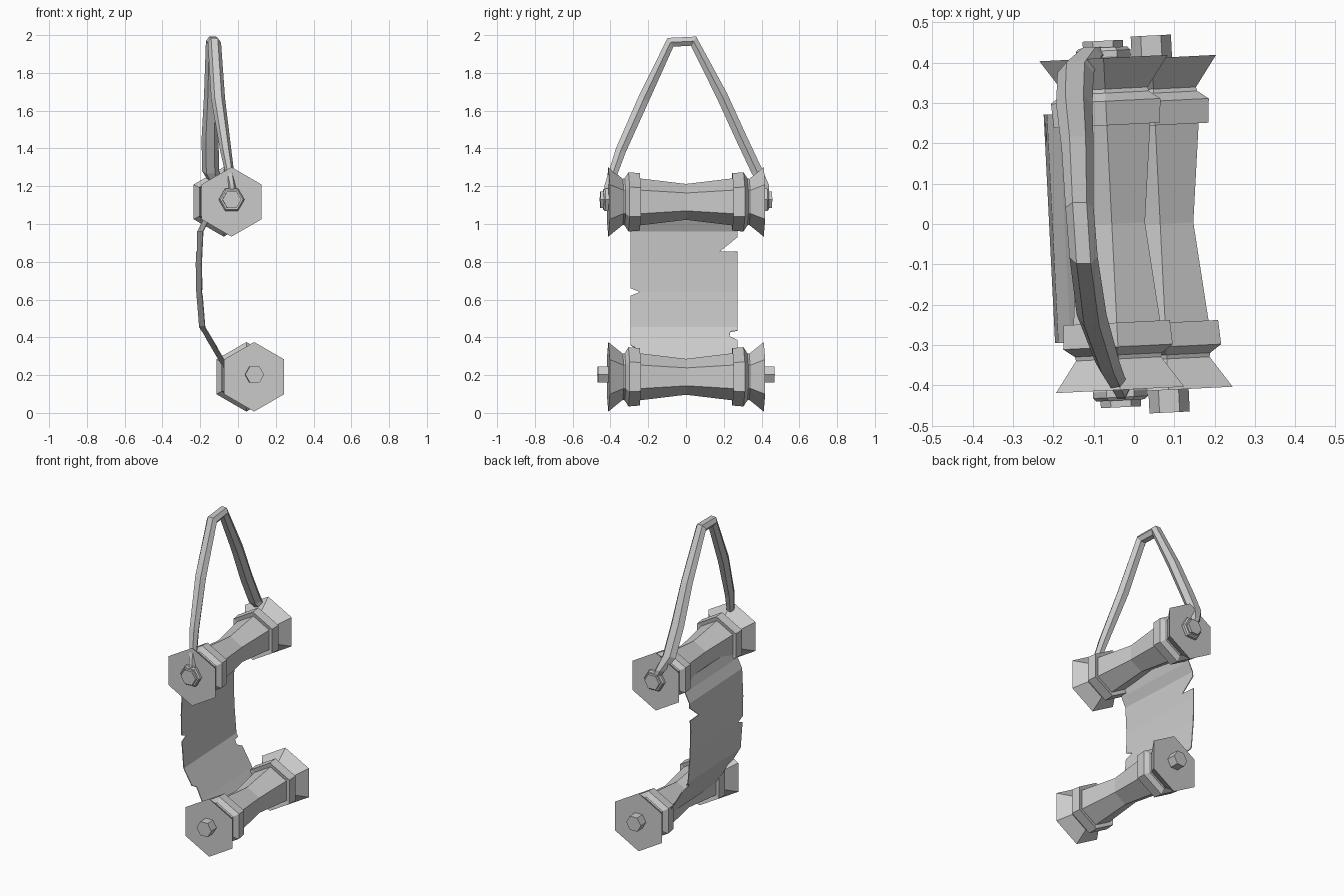
import bpy, bmesh, math
from mathutils import Vector, Matrix

cube = bpy.data.objects.get("Cube")
if cube:
    bpy.data.objects.remove(cube)

TILT = 0.05  # rollers and sheet are turned slightly about z

grey = bpy.data.materials.new("plain_grey")
grey.use_nodes = True
colour = (0.6, 0.6, 0.6, 1)
grey.diffuse_color = colour
grey.node_tree.nodes["Principled BSDF"].inputs["Base Color"].default_value = colour


def finish(name, bm):
    bmesh.ops.recalc_face_normals(bm, faces=bm.faces)
    mesh = bpy.data.meshes.new(name)
    bm.to_mesh(mesh)
    bm.free()
    mesh.materials.append(grey)
    obj = bpy.data.objects.new(name, mesh)
    bpy.context.collection.objects.link(obj)
    return obj


def loft(name, rings):
    """Skin a list of equal point rings and cap both ends."""
    bm = bmesh.new()
    loops = [[bm.verts.new(p) for p in ring] for ring in rings]
    n = len(loops[0])
    for a, b in zip(loops, loops[1:]):
        for i in range(n):
            j = (i + 1) % n
            bm.faces.new((a[i], a[j], b[j], b[i]))
    bm.faces.new(loops[0])
    bm.faces.new(loops[-1])
    return finish(name, bm)


def hexagon(y, r, turn=math.pi / 2):
    return [Vector((r * math.cos(turn + k * math.pi / 3), y,
                    r * math.sin(turn + k * math.pi / 3))) for k in range(6)]


def hex_lathe(name, profile, centre, turn=math.pi / 2):
    obj = loft(name, [hexagon(y, r, turn) for y, r in profile])
    obj.matrix_world = Matrix.Translation(centre) @ Matrix.Rotation(TILT, 4, "Z")
    return obj


# Rollers: half profile from the waist outwards, mirrored along the axis
half = [(0.25, 0.125), (0.245, 0.152), (0.305, 0.157), (0.325, 0.125), (0.335, 0.122), (0.412, 0.184)]
profile = [(-y, r) for y, r in reversed(half)] + [(0, 0.095)] + half
upper = Vector((-0.055, 0, 1.117))
lower = Vector((0.065, 0, 0.191))
for label, centre, reach in (("upper", upper, 0.455), ("lower", lower, 0.468)):
    hex_lathe(label + "_roller", profile, centre)
    for side, s in (("front", -1), ("back", 1)):
        pin_centre = centre + Vector((0, 0, 0.012))
        hex_lathe(f"{label}_{side}_pin", [(s * 0.4, 0.05), (s * reach, 0.05)], pin_centre, 0)
        if label == "upper":
            hex_lathe(f"strap_{side}_collar",
                      [(s * 0.405, 0.06), (s * 0.415, 0.068), (s * 0.43, 0.068), (s * 0.438, 0.06)],
                      pin_centre, 0)

# Hanging strap: x, y, z, half width, half thickness along its path
path = [
    (-0.03, -0.422, 1.13, 0.02, 0.015),
    (-0.032, -0.41, 1.2, 0.02, 0.022),
    (-0.065, -0.345, 1.39, 0.03, 0.028),
    (-0.105, -0.225, 1.66, 0.037, 0.03),
    (-0.125, -0.082, 1.962, 0.035, 0.028),
    (-0.135, 0.04, 1.968, 0.035, 0.028),
    (-0.14, 0.19, 1.68, 0.04, 0.03),
    (-0.148, 0.295, 1.45, 0.045, 0.03),
    (-0.145, 0.375, 1.28, 0.045, 0.03),
    (-0.11, 0.418, 1.2, 0.03, 0.022),
    (-0.075, 0.424, 1.13, 0.02, 0.015),
]
points = [Vector(p[:3]) for p in path]
rings = []
for i, p in enumerate(points):
    before, after = points[max(i - 1, 0)], points[min(i + 1, len(points) - 1)]
    a = (p - before).normalized()
    b = (after - p).normalized()
    along = (a + b).normalized()
    across = Vector((1, 0, 0))
    out = along.cross(across).normalized()
    w, t = path[i][3:]
    rings.append([p + across * (w * math.cos(k * math.pi / 3)) + out * (t * 1.15 * math.sin(k * math.pi / 3))
                  for k in range(6)])
loft("hanging_strap", rings)

# Sheet: curve from roller to roller (z, x), with torn edges (z, front, back)
curve = [(1.08, -0.15), (1.02, -0.17), (0.96, -0.2), (0.79, -0.208), (0.64, -0.205), (0.455, -0.19), (0.27, -0.08), (0.2, -0.035)]
L, R = -0.295, 0.272
edges = [(1.08, L, R), (1.02, L, R), (0.96, L, R), (0.93, L, R), (0.855, L, 0.18), (0.853, L, R),
         (0.79, L, R), (0.66, L, R), (0.64, -0.245, R), (0.62, L, R), (0.455, L, R),
         (0.435, L, R), (0.43, L, 0.235), (0.405, L, 0.23), (0.385, L, R),
         (0.36, L, R), (0.34, -0.26, R), (0.27, -0.27, R), (0.2, -0.24, 0.24)]


def curve_x(z):
    for (z0, x0), (z1, x1) in zip(curve, curve[1:]):
        if z >= z1:
            return x0 + (x1 - x0) * (z0 - z) / (z0 - z1)
    return curve[-1][1]


bm = bmesh.new()
rows = [[bm.verts.new((curve_x(z) - TILT * y, y, z)) for y in ends] for z, *ends in edges]
for a, b in zip(rows, rows[1:]):
    bm.faces.new((a[0], a[1], b[1], b[0]))
sheet = finish("paper_sheet", bm)
thick = sheet.modifiers.new("thickness", "SOLIDIFY")
thick.thickness = 0.005
thick.offset = 0
